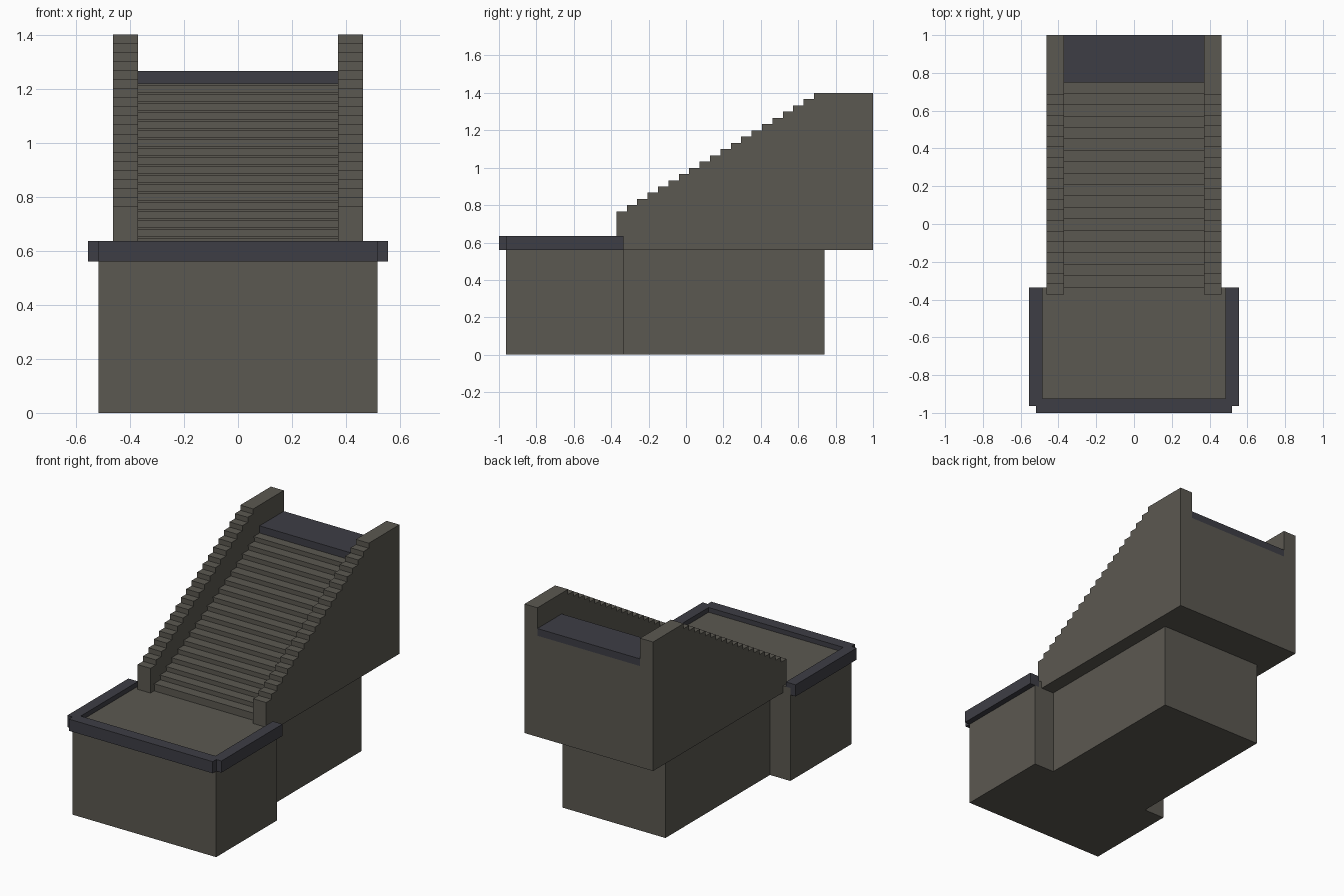
import bpy, bmesh
from mathutils import Vector

if "Cube" in bpy.data.objects:
    bpy.data.objects.remove(bpy.data.objects["Cube"])


def material(name, color):
    m = bpy.data.materials.new(name)
    m.diffuse_color = color
    m.use_nodes = True
    m.node_tree.nodes["Principled BSDF"].inputs["Base Color"].default_value = m.diffuse_color
    return m


STONE = material("stone", (0.105, 0.098, 0.082, 1))
TRIM = material("dark_trim", (0.048, 0.048, 0.060, 1))


def prism(name, points, push, mat):
    """Extrude a flat outline along the push vector."""
    bm = bmesh.new()
    face = bm.faces.new([bm.verts.new(p) for p in points])
    ext = bmesh.ops.extrude_face_region(bm, geom=[face], use_keep_orig=True)
    verts = [g for g in ext["geom"] if isinstance(g, bmesh.types.BMVert)]
    bmesh.ops.translate(bm, verts=verts, vec=Vector(push))
    bmesh.ops.recalc_face_normals(bm, faces=bm.faces)
    mesh = bpy.data.meshes.new(name)
    bm.to_mesh(mesh)
    bm.free()
    mesh.materials.append(mat)
    ob = bpy.data.objects.new(name, mesh)
    bpy.context.collection.objects.link(ob)
    return ob


def box(name, x0, x1, y0, y1, z0, z1, mat):
    return prism(name, [(x0, y0, z0), (x1, y0, z0), (x1, y1, z0), (x0, y1, z0)],
                 (0, 0, z1 - z0), mat)


BACK, LEDGE = 1.0, 0.56          # rear face, underside of the upper flight

# Lower masonry: wide front platform and narrower rear support
box("front_platform", -0.517, 0.517, -0.963, -0.335, 0, 0.605, STONE)
box("rear_support", -0.37, 0.37, -0.335, 0.74, 0, LEDGE, STONE)

# Dark U-shaped rim around the platform, with notched front corners
half = [(0.485, -0.925), (0.485, -0.335), (0.555, -0.335),
        (0.555, -0.963), (0.518, -0.963), (0.518, -1.0)]
outline = half + [(-x, y) for x, y in reversed(half)]
prism("platform_rim", [(x, y, LEDGE) for x, y in outline], (0, 0, 0.076), TRIM)

# Stair flight: stepped profile with a thin nosing on each tread
STEPS, Y0, Z0 = 18, -0.335, 0.652
RUN, RISE, NOSE, LIP = 0.0603, 0.0333, 0.006, 0.007
profile = [(Y0 + NOSE, LEDGE)]
for i in range(STEPS):
    y, z = Y0 + i * RUN, Z0 + i * RISE
    profile += [(y + NOSE, z - LIP), (y, z - LIP), (y, z), (y + RUN + NOSE, z)]
profile[-1] = (BACK, profile[-1][1])
profile.append((BACK, LEDGE))
prism("stair_flight", [(-0.37, y, z) for y, z in profile], (0.74, 0, 0), STONE)

# Dark landing slab at the top of the stairs
box("top_landing", -0.37, 0.37, 0.75, BACK, Z0 + (STEPS - 1) * RISE, 1.265, TRIM)

# Stepped side walls, one on each side
wall = [(BACK, LEDGE), (-0.372, LEDGE)]
for i in range(20):
    y, z = -0.372 + i * 0.0556, 0.766 + i * 0.03337
    wall += [(y, z), (y + 0.0556, z)]
wall[-1] = (BACK, wall[-1][1])
for side, x in (("right", 0.37), ("left", -0.463)):
    prism(side + "_stepped_wall", [(x, y, z) for y, z in wall], (0.093, 0, 0), STONE)
